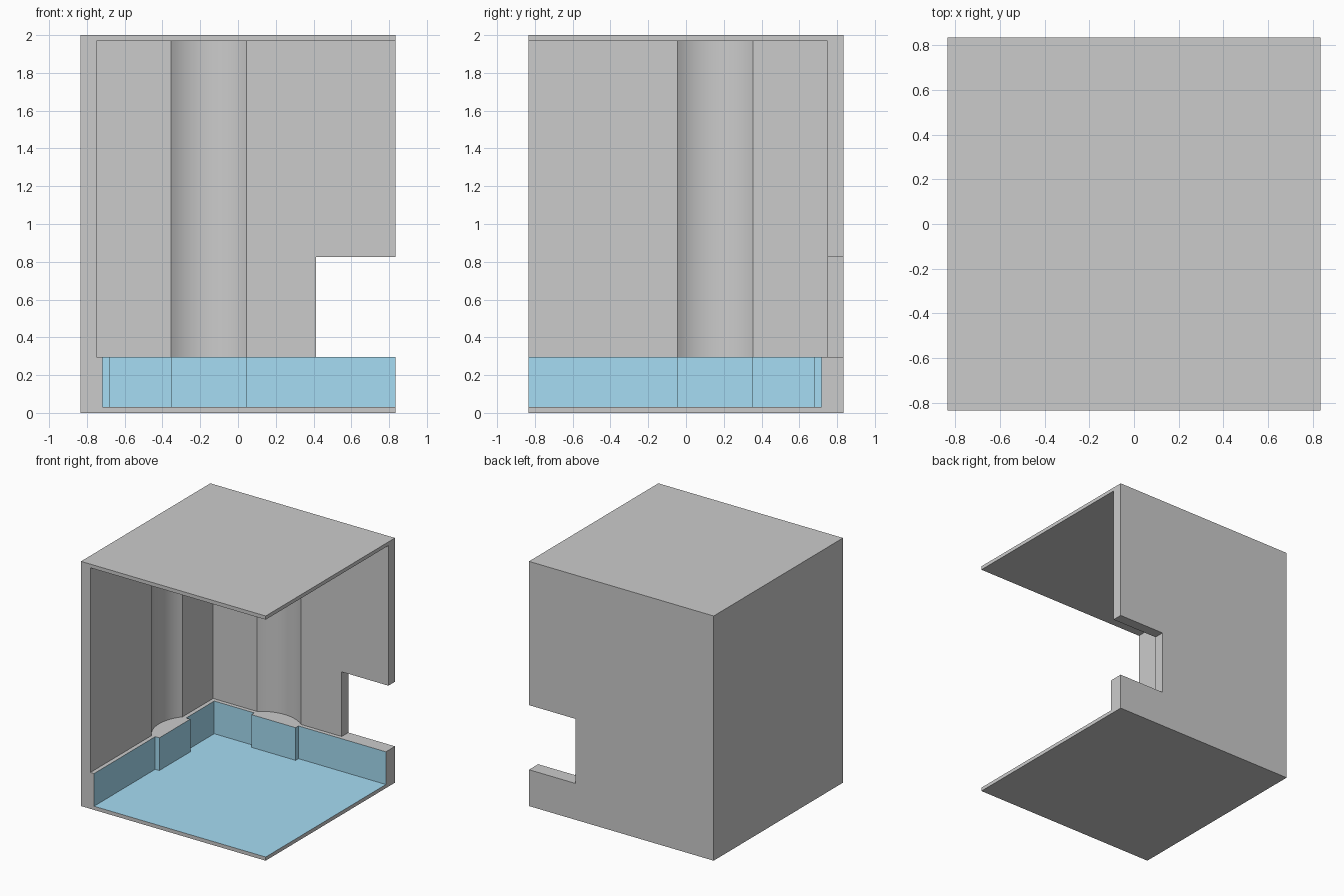
import bpy, bmesh, math

if "Cube" in bpy.data.objects:
    bpy.data.objects.remove(bpy.data.objects["Cube"])

H = 0.835                      # half width of the room
LEDGE, FLOOR, CEIL = 0.297, 0.03, 1.97


def prism(name, profile, z0, z1):
    """Closed solid from a plan outline, extruded from z0 to z1."""
    bm = bmesh.new()
    base = bm.faces.new([bm.verts.new((x, y, z0)) for x, y in profile])
    top = bmesh.ops.extrude_face_region(bm, geom=[base])["geom"]
    for v in top:
        if isinstance(v, bmesh.types.BMVert):
            v.co.z = z1
    bmesh.ops.recalc_face_normals(bm, faces=bm.faces)
    me = bpy.data.meshes.new(name)
    bm.to_mesh(me)
    bm.free()
    ob = bpy.data.objects.new(name, me)
    bpy.context.collection.objects.link(ob)
    return ob


def rect(x0, x1, y0, y1):
    return [(x0, y0), (x1, y0), (x1, y1), (x0, y1)]


def room_plan(back, corner):
    """Outline of the room: back wall, mirrored over the diagonal to the left wall."""
    left = [(-y, -x) for x, y in reversed(back)]
    return back + [(-corner, corner)] + left + [(1, -1)]


# curved niche across the wall, and the boxed-out skirting below it
N0, N1, SAG = -0.355, 0.045, 0.073
half, mid = (N1 - N0) / 2, (N0 + N1) / 2
R = (half ** 2 + SAG ** 2) / (2 * SAG)
A = math.asin(half / R)
arc = []
for i in range(17):
    t = A - 2 * A * i / 16
    arc.append((mid + R * math.sin(t), 0.75 + SAG - R + R * math.cos(t)))
upper_plan = room_plan([(1, 0.75)] + arc, 0.75)
lower_plan = room_plan([(1, 0.717), (N1, 0.717), (N1, 0.68),
                        (N0, 0.68), (N0, 0.717)], 0.717)

# shell and the volumes carved out of it
shell = prism("room_shell", rect(-H, H, -H, H), 0, 2)
cutters = [
    prism("upper_room_cutter", upper_plan, LEDGE, CEIL),
    prism("lower_room_cutter", lower_plan, FLOOR, 1.0),
    prism("window_cutter", rect(0.413, 1, 0.5, 1), LEDGE, 0.825),
]
bpy.context.view_layer.objects.active = shell
shell.select_set(True)
for c in cutters:
    c.hide_render = True
    mod = shell.modifiers.new(c.name, "BOOLEAN")
    mod.operation = "DIFFERENCE"
    mod.solver = "EXACT"
    mod.object = c
    bpy.ops.object.modifier_apply(modifier=mod.name)
for c in cutters:
    bpy.data.objects.remove(c)

# blue floor and skirting
grey = bpy.data.materials.new("grey_wall")
blue = bpy.data.materials.new("blue_lining")
blue.diffuse_color = (0.38, 0.72, 0.9, 1)
blue.use_nodes = True
blue.node_tree.nodes["Principled BSDF"].inputs["Base Color"].default_value = blue.diffuse_color
shell.data.materials.clear()
shell.data.materials.append(grey)
shell.data.materials.append(blue)
for p in shell.data.polygons:
    c = p.center
    inside = abs(c.x) < 0.8 and abs(c.y) < 0.8 and 0.02 < c.z < LEDGE - 0.01
    p.material_index = 1 if inside else 0

bpy.ops.object.shade_smooth_by_angle(angle=math.radians(25))
